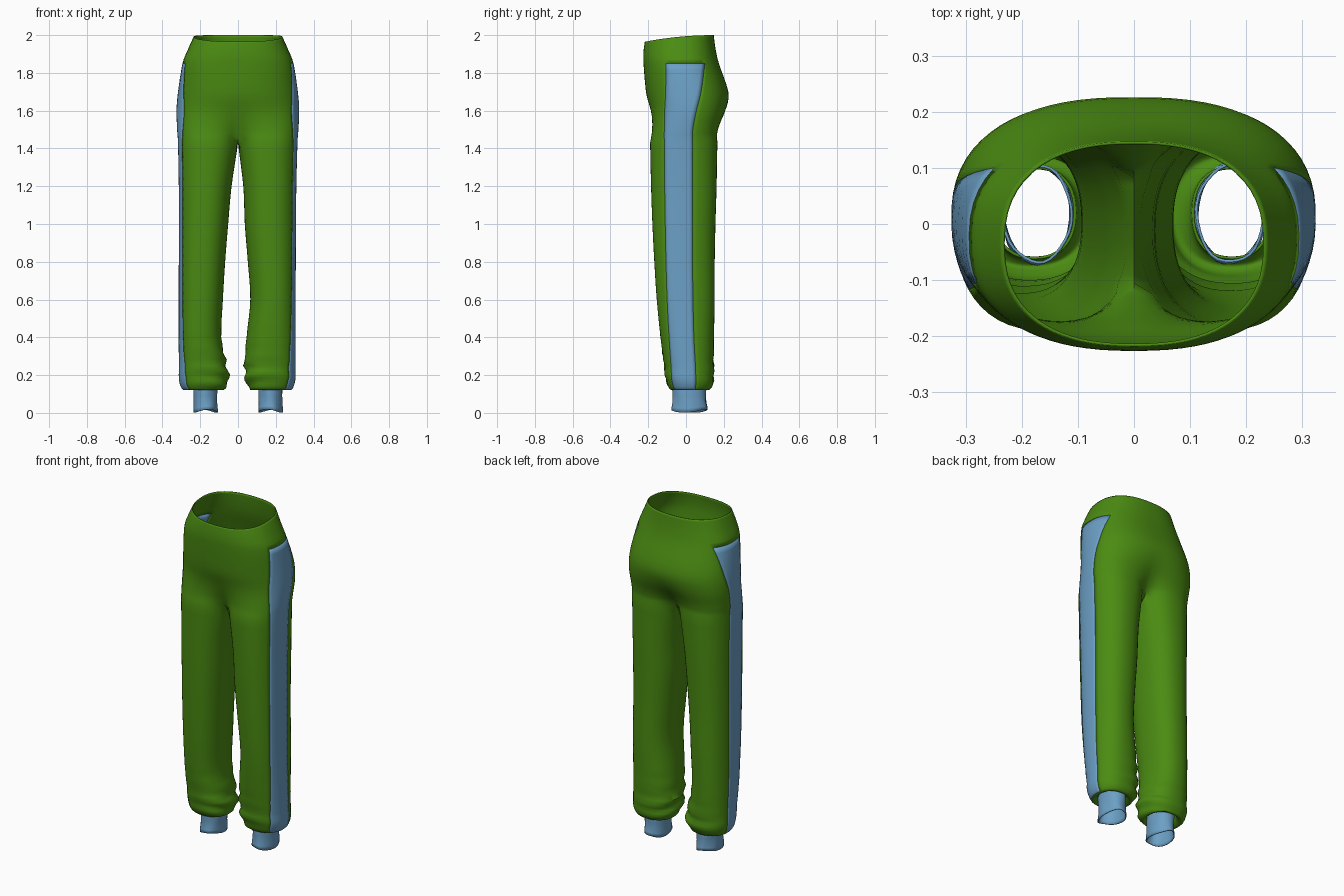
import bpy, bmesh, math

if "Cube" in bpy.data.objects:
    bpy.data.objects.remove(bpy.data.objects["Cube"])

def material(name, rgb):
    m = bpy.data.materials.new(name)
    m.diffuse_color = (*rgb, 1)
    m.use_nodes = True
    m.node_tree.nodes["Principled BSDF"].inputs["Base Color"].default_value = m.diffuse_color
    return m

GREEN = material("green_cloth", (0.07, 0.26, 0.006))
BLUE = material("blue_cloth", (0.15, 0.35, 0.56))

# Section keys: z, inner x right, inner x left, outer x, front y, back y, stripe front y, stripe back y
KEYS = [
    (2.00, 0, 0, .235, -.218, .147, -.09, .095),
    (1.93, 0, 0, .265, -.225, .156, -.10, .10),
    (1.85, 0, 0, .294, -.225, .174, -.105, .10),
    (1.70, 0, 0, .317, -.212, .224, -.108, .08),
    (1.60, 0, 0, .324, -.195, .217, -.113, .055),
    (1.50, 0, 0, .320, -.19, .180, -.115, .036),
    (1.43, 0, 0, .315, -.19, .167, -.115, .035),
    (1.20, .028, .034, .309, -.185, .162, -.113, .035),
    (1.00, .036, .052, .307, -.178, .156, -.11, .035),
    (0.80, .052, .068, .306, -.168, .152, -.106, .035),
    (0.60, .065, .08, .305, -.155, .152, -.10, .037),
    (0.40, .045, .088, .305, -.135, .148, -.09, .042),
    (0.25, .035, .06, .304, -.115, .146, -.08, .05),
    (0.17, .042, .05, .303, -.105, .146, -.075, .052),
    (0.122, .065, .075, .283, -.08, .125, -.06, .05),
    (0.135, .10, .10, .25, -.06, .10, -.045, .045),
    (0.165, .108, .108, .24, -.058, .098, -.045, .045),
]
SUB, CROTCH, STRIPE_TOP, STRIPE_END = 4, 6 * 4, 2 * 4, 14 * 4
NF, NS, NB, NI = 16, 8, 16, 10
SPAN = math.radians(150)

def spline_rows():
    rows = []
    n = len(KEYS)
    for i in range(n - 1):
        quad = [KEYS[max(0, min(n - 1, i + k))] for k in (-1, 0, 1, 2)]
        for j in range(SUB):
            t = j / SUB
            rows.append([b + .5 * t * (c - a + t * (2*a - 5*b + 4*c - d + t * (3*(b - c) + d - a)))
                         for a, b, c, d in zip(*quad)])
    return rows + [list(KEYS[-1])]

ROWS = spline_rows()

def spow(v, n):
    return math.copysign(abs(v) ** (2 / n), v)

def surface(r, side, s):
    """Point on the cloth: s runs -1 (front seam) .. 1 (back seam); beyond 1 is the inner leg."""
    z, xr, xl, xo, yf, yb = ROWS[r][:6]
    xi = 0 if r <= CROTCH else (xr if side > 0 else xl)
    if side < 0:
        xo *= 1 + .03 * min(1, max(0, (1.8 - z) / 1.2))
    cy, ry = (yf + yb) / 2, (yb - yf) / 2
    # leg section with soft folds gathering at the hem
    a = s * SPAN
    cx, rx = (xi + xo) / 2, (xo - xi) / 2
    fold = .075 * math.exp(-((z - .23) / .12) ** 2) * (.5 - .5 * math.cos(a)) if r < STRIPE_END else 0
    k = 1 + fold * math.sin(75 * z + 2.5 * math.sin(a) + side)
    x = cx + k * rx * spow(math.cos(a), 2.3)
    y = cy + k * ry * spow(math.sin(a), 2.3)
    # blend to the seat section above the crotch
    if r <= CROTCH:
        w = min(1, max(0, (1.70 - z) / .27)) ** 2
        b = max(-1, min(1, s)) * math.pi / 2
        x = w * x + (1 - w) * xo * spow(math.cos(b), 2.4)
        y = w * y + (1 - w) * (cy + ry * spow(math.sin(b), 2.4))
        if abs(s) > .9999:
            x = 0
    # waist dips at the front
    z -= .035 * max(0, (z - 1.85) / .15) * max(0, (yb - y) / (yb - yf)) ** 2
    return (side * max(0, x), y, z)

def solve(r, side, target):
    lo, hi = -.5, .5
    for _ in range(24):
        m = (lo + hi) / 2
        lo, hi = (m, hi) if surface(r, side, m)[1] < target else (lo, m)
    return lo

def columns(r, side):
    a, b = solve(r, side, ROWS[r][6]), solve(r, side, ROWS[r][7])
    s = [-1 + (a + 1) * i / NF for i in range(NF)]
    s += [a + (b - a) * i / NS for i in range(NS)]
    s += [b + (1 - b) * i / NB for i in range(NB + 1)]
    inner = (2 * math.pi - 2 * SPAN) / SPAN
    if r >= CROTCH:
        s += [1 + inner * i / NI for i in range(1, NI)]
    return [surface(r, side, v) for v in s]

def finish(name, bm, mat, thick=.005):
    bmesh.ops.remove_doubles(bm, verts=bm.verts, dist=1e-5)
    me = bpy.data.meshes.new(name)
    bm.to_mesh(me)
    bm.free()
    ob = bpy.data.objects.new(name, me)
    bpy.context.collection.objects.link(ob)
    me.materials.append(mat)
    sol = ob.modifiers.new("cloth_thickness", 'SOLIDIFY')
    sol.thickness, sol.offset = thick, -1
    bpy.ops.object.select_all(action='DESELECT')
    ob.select_set(True)
    bpy.context.view_layer.objects.active = ob
    bpy.ops.object.shade_smooth_by_angle(angle=math.radians(50))
    return ob

def quad(bm, side, vs):
    bm.faces.new(vs if side > 0 else vs[::-1])

# Trouser body and side stripes share the same surface
body = bmesh.new()
for side in (1, -1):
    stripe = bmesh.new()
    grid = [columns(r, side) for r in range(len(ROWS))]
    bv = [[body.verts.new(p) for p in row] for row in grid]
    sv = [[stripe.verts.new(p) for p in row[NF:NF + NS + 1]] for row in grid]
    for r in range(len(grid) - 1):
        outer = NF + NS + NB
        count = outer + (NI if r >= CROTCH else 0)
        for c in range(count):
            d = (c + 1) % len(grid[r]) if r >= CROTCH else c + 1
            if NF <= c < NF + NS and STRIPE_TOP <= r < STRIPE_END:
                i = c - NF
                quad(stripe, side, [sv[r][i], sv[r+1][i], sv[r+1][i+1], sv[r][i+1]])
            else:
                quad(body, side, [bv[r][c], bv[r+1][c], bv[r+1][d], bv[r][d]])
    bmesh.ops.delete(stripe, geom=[v for v in stripe.verts if not v.link_faces], context='VERTS')
    finish("side_stripe_" + ("right" if side > 0 else "left"), stripe, BLUE)
bmesh.ops.delete(body, geom=[v for v in body.verts if not v.link_faces], context='VERTS')
finish("trouser_body", body, GREEN)

# Ankle cuffs: short knitted tubes with a slightly flared, wavy edge
CUFF = [(.17, .98), (.13, 1.0), (.09, .98), (.055, .98), (.03, 1.03), (.01, 1.06)]
for side in (1, -1):
    bm = bmesh.new()
    seg = 32
    rings = []
    for z, k in CUFF:
        ring = []
        for i in range(seg):
            a = 2 * math.pi * i / seg
            wave = .01 * math.cos(2 * a + .6) * max(0, 1 - z / .08)
            ripple = 1 + .02 * math.sin(5 * a + side + 30 * z)
            ring.append(bm.verts.new((side * (.172 + .064 * min(k, 1.01) * ripple * math.cos(a)),
                                      .018 + .090 * k * ripple * math.sin(a), z - wave)))
        rings.append(ring)
    for p, q in zip(rings, rings[1:]):
        for i in range(seg):
            j = (i + 1) % seg
            quad(bm, side, [p[i], q[i], q[j], p[j]])
    finish("ankle_cuff_" + ("right" if side > 0 else "left"), bm, BLUE)
